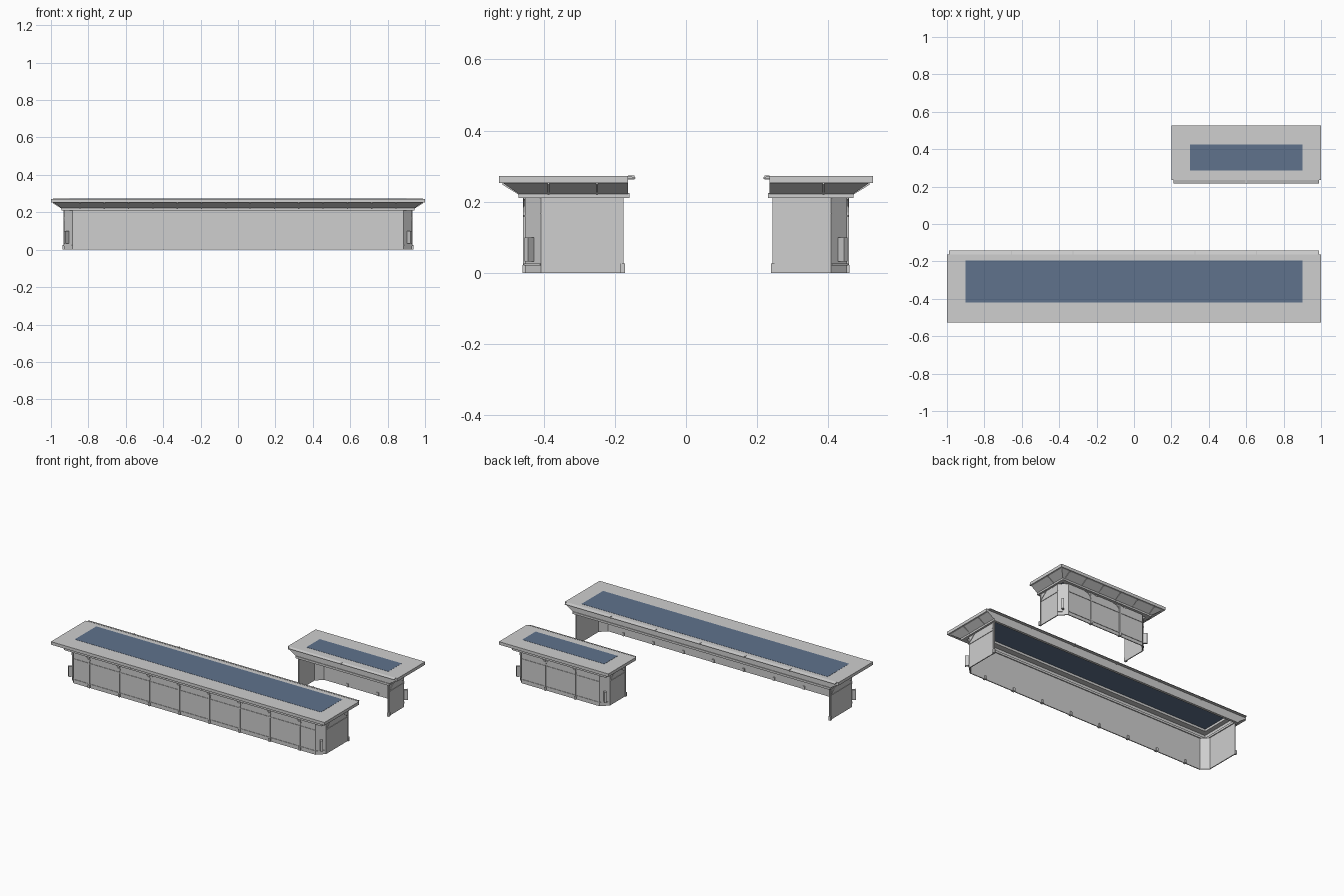
import bpy, bmesh, math
from mathutils import Vector

if "Cube" in bpy.data.objects:
    bpy.data.objects.remove(bpy.data.objects["Cube"])


def material(name, rgb):
    m = bpy.data.materials.new(name)
    m.diffuse_color = (*rgb, 1)
    m.use_nodes = True
    m.node_tree.nodes["Principled BSDF"].inputs["Base Color"].default_value = m.diffuse_color
    return m


GREY = material("pale_grey", (0.62, 0.62, 0.62))
BLUE = material("slate_blue_glass", (0.115, 0.17, 0.265))


class Part:
    """Collects solids for one named object; cx shifts in x, s mirrors the depth."""

    def __init__(self, name, cx, s, mat=GREY):
        self.name, self.cx, self.s, self.mat = name, cx, s, mat
        self.bm = bmesh.new()

    def prism(self, bottom, top):
        v = [[self.bm.verts.new((self.cx + x, self.s * y, z)) for x, y, z in ring]
             for ring in (bottom, top)]
        n = len(bottom)
        self.bm.faces.new(v[0][::-1])
        self.bm.faces.new(v[1])
        for i in range(n):
            j = (i + 1) % n
            self.bm.faces.new((v[0][i], v[0][j], v[1][j], v[1][i]))

    def box(self, x0, x1, y0, y1, z0, z1):
        r = [(x0, y0), (x1, y0), (x1, y1), (x0, y1)]
        self.prism([(*p, z0) for p in r], [(*p, z1) for p in r])

    def frame(self, X, y0, y1, hx, h0, h1, z0, z1):
        # rectangular ring with a rectangular opening
        self.box(-X, X, y0, h0, z0, z1)
        self.box(-X, X, h1, y1, z0, z1)
        for a, b in ((-X, -hx), (hx, X)):
            self.box(a, b, h0, h1, z0, z1)

    def bar(self, a, b, w, out, d):
        # thin flat bar from a to b, width w, standing d out along direction 'out'
        a, b, out = Vector(a), Vector(b), Vector(out).normalized()
        side = (b - a).cross(out).normalized() * w / 2
        ring = [a - side, a + side, a + side + out * d, a - side + out * d]
        self.prism(ring, [p + (b - a) for p in ring])

    def done(self):
        bmesh.ops.recalc_face_normals(self.bm, faces=self.bm.faces)
        me = bpy.data.meshes.new(self.name)
        self.bm.to_mesh(me)
        self.bm.free()
        me.materials.append(self.mat)
        bpy.context.collection.objects.link(bpy.data.objects.new(self.name, me))


def shelter(tag, cx, s, L, roof_in, gutter, wall_in, glass_y, posts, joists, side_joists):
    W, F, C, T = L - 0.07, -0.453, 0.045, 0.006     # wall half width, front, chamfer, thickness
    G = L - 0.1                                     # skylight half width
    g0, g1 = glass_y
    roof_out = -0.526

    # U-shaped wall with chamfered corners
    p = Part(tag + "_wall", cx, s)

    def half(o):
        k = o * 0.41
        return [(W - o, wall_in), (W - o, F + C + k), (W - C - k, F + o)]
    a, b = half(0), half(T)
    outer = a + [(-x, y) for x, y in a[::-1]]
    inner = b + [(-x, y) for x, y in b[::-1]]
    for i in range(5):
        q = [outer[i], outer[i + 1], inner[i + 1], inner[i]]
        p.prism([(*c, 0) for c in q], [(*c, 0.212) for c in q])
    p.done()

    # posts, rails and braces on the outside of the front wall
    p = Part(tag + "_front_timber", cx, s)
    out = (0, -1, 0)
    for x in posts:
        p.box(x - 0.004, x + 0.004, F - 0.005, F, 0, 0.21)
        p.box(x - 0.007, x + 0.007, F - 0.007, F + T + 0.006, 0, 0.022)
        for d in (-1, 1):
            prev = (x, F, 0.165)
            for t in (30, 60, 90):
                r = math.radians(t)
                q = (x + d * 0.05 * (1 - math.cos(r)), F, 0.165 + 0.045 * math.sin(r))
                p.bar(prev, q, 0.005, out, 0.004)
                prev = q
    for z in (0.16, 0.024):
        p.box(-W + C, W - C, F - 0.003, F, z - 0.003, z + 0.003)
    p.done()

    # end wall rails, braces and edge posts, plus chamfer rail and corner box
    p = Part(tag + "_end_timber", cx, s)
    for d in (-1, 1):
        x, out = d * W, (d, 0, 0)
        f, k = F + C, wall_in - 0.008
        p.bar((x, f, 0.16), (x, k, 0.16), 0.005, out, 0.003)
        p.bar((x, f, 0.165), (x, f + 0.052, 0.209), 0.004, out, 0.003)
        p.bar((x, k, 0.165), (x, k - 0.052, 0.209), 0.004, out, 0.003)
        p.bar((x, k, 0), (x, k, 0.21), 0.006, out, 0.004)
        p.box(x - 0.007, x + 0.007, wall_in - 0.01, wall_in + 0.004, 0, 0.026)
        p.bar((x, f, 0.024), (d * (W - C), F, 0.024), 0.006, (d, -1, 0), 0.003)
        p.bar((d * (W - 0.021), F + 0.021, 0.032), (d * (W - 0.021), F + 0.021, 0.1),
              0.014, (d, -1, 0), 0.024)
    p.done()

    # wall-top beam
    B, bf = L - 0.057, -0.47
    p = Part(tag + "_beam", cx, s)
    p.frame(B, bf, roof_in + 0.004, W - 0.012, F + 0.012, roof_in - 0.012, 0.21, 0.224)
    p.done()

    # sloping soffit under the eaves, and header above the open side
    p = Part(tag + "_soffit", cx, s)
    E, ef, e = L - 0.01, roof_out + 0.01, 0.012
    p.prism([(-B, bf, .222), (B, bf, .222), (B - e, bf + e, .222), (-B + e, bf + e, .222)],
            [(-E, ef, .254), (E, ef, .254), (B - e, bf + e, .254), (-B + e, bf + e, .254)])
    for d in (-1, 1):
        p.prism([(d * B, bf, .222), (d * B, roof_in, .222),
                 (d * (B - e), roof_in, .222), (d * (B - e), bf + e, .222)],
                [(d * E, ef, .254), (d * E, roof_in, .254),
                 (d * (B - e), roof_in, .254), (d * (B - e), bf + e, .254)])
    p.box(-B, B, roof_in - 0.012, roof_in, 0.222, 0.254)
    p.done()

    # joists showing below the soffit
    p = Part(tag + "_joists", cx, s)
    w = 0.003
    for x in joists:
        tri = [(bf, .22), (ef, .248), (ef, .254), (bf, .254)]
        p.prism([(x - w, y, z) for y, z in tri], [(x + w, y, z) for y, z in tri])
    for d in (-1, 1):
        for y in side_joists:
            tri = [(B, .22), (E, .248), (E, .254), (B, .254)]
            p.prism([(d * x, y - w, z) for x, z in tri], [(d * x, y + w, z) for x, z in tri])
    p.done()

    # flat roof slab with skylight opening
    p = Part(tag + "_roof", cx, s)
    p.frame(L, roof_out, roof_in, G, g0, g1, 0.252, 0.272)
    p.done()
    p = Part(tag + "_skylight", cx, s, BLUE)
    p.box(-G, G, g0, g1, 0.267, 0.273)
    p.done()

    # thin gutter along the open side, with seams
    p = Part(tag + "_gutter", cx, s)
    sec = [(roof_in, 0.266), (gutter, 0.265), (gutter, 0.268), (roof_in, 0.273)]
    p.prism([(-L + 0.012, y, z) for y, z in sec], [(L - 0.012, y, z) for y, z in sec])
    n = round(L * 3)
    for i in range(-n + 1, n):
        x = i * 0.327
        if abs(x) < L - 0.05:
            p.box(x - 0.003, x + 0.003, roof_in, gutter - 0.003, 0.262, 0.2735)
    p.done()


def odd(step, n):
    return [step * (i + 0.5) for i in range(-n, n)]


shelter("long_shelter", 0, 1, 1.0, -0.163, -0.142, -0.175, (-0.419, -0.195),
        odd(0.22, 4), odd(0.13, 7), (-0.386, -0.25))
shelter("short_shelter", 0.6, -1, 0.4, -0.235, -0.217, -0.243, (-0.425, -0.285),
        odd(0.22, 1), odd(0.13, 3), (-0.386,))
